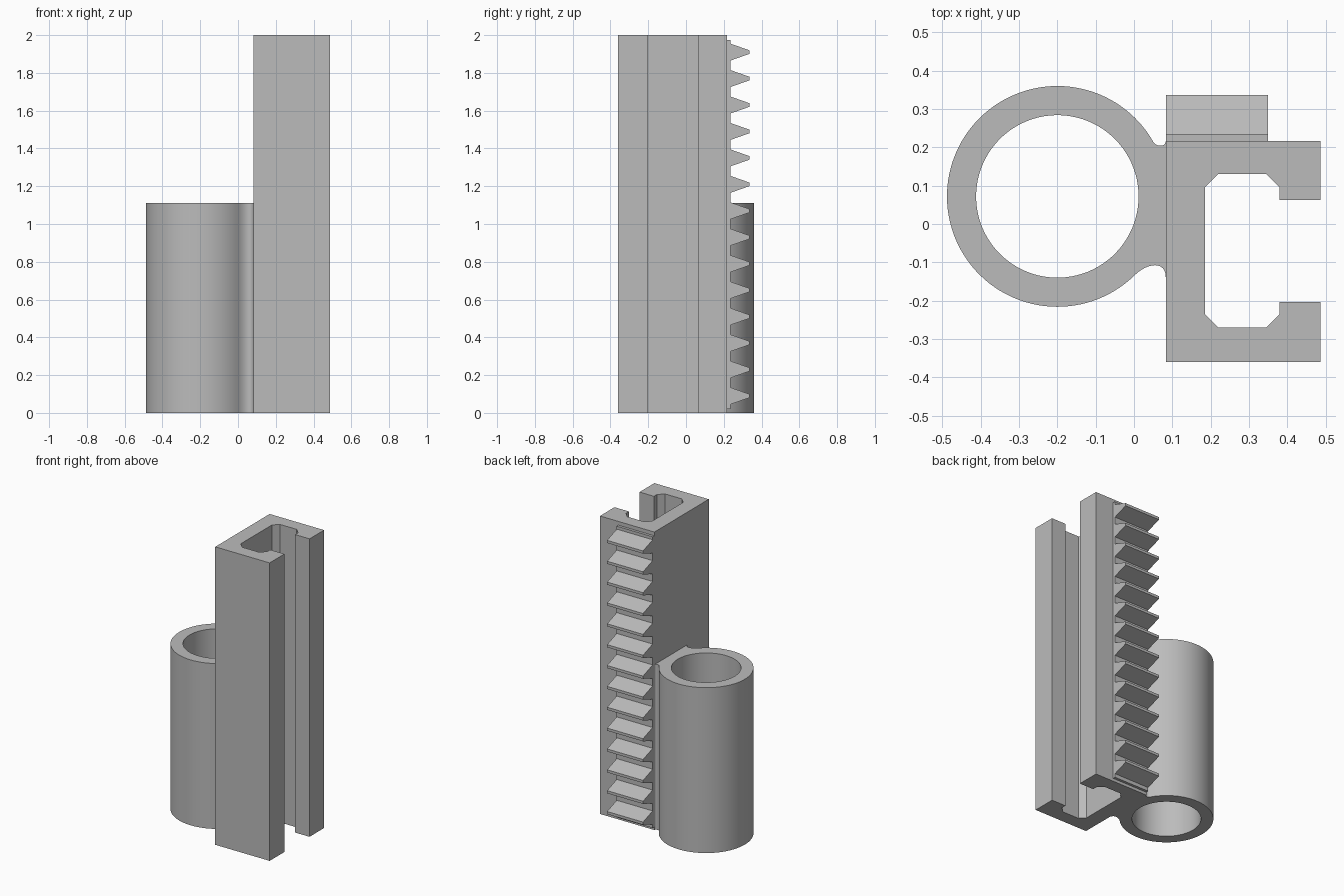
import bpy, bmesh
from math import cos, sin, radians
from mathutils import Vector
from mathutils.geometry import interpolate_bezier

if "Cube" in bpy.data.objects:
    bpy.data.objects.remove(bpy.data.objects["Cube"])

grey = bpy.data.materials.new("plain grey")
grey.use_nodes = True
grey.diffuse_color = (0.5, 0.5, 0.5, 1)
grey.node_tree.nodes["Principled BSDF"].inputs["Base Color"].default_value = (0.5, 0.5, 0.5, 1)


def finish(bm, name, smooth=False):
    bmesh.ops.recalc_face_normals(bm, faces=bm.faces)
    mesh = bpy.data.meshes.new(name)
    bm.to_mesh(mesh)
    bm.free()
    mesh.materials.append(grey)
    obj = bpy.data.objects.new(name, mesh)
    bpy.context.collection.objects.link(obj)
    if smooth:
        bpy.ops.object.select_all(action="DESELECT")
        bpy.context.view_layer.objects.active = obj
        obj.select_set(True)
        bpy.ops.object.shade_smooth_by_angle(angle=radians(30))
    return obj


def loop_edges(bm, verts):
    pairs = zip(verts, verts[1:] + verts[:1])
    return [bm.edges.get(p) or bm.edges.new(p) for p in pairs]


def extrude(bm, faces, offset):
    out = bmesh.ops.extrude_face_region(bm, geom=faces)["geom"]
    moved = [g for g in out if isinstance(g, bmesh.types.BMVert)]
    bmesh.ops.translate(bm, verts=moved, vec=offset)
    return [g for g in out if isinstance(g, bmesh.types.BMFace)]


def arc(radius, start, end, count):
    angles = [radians(start + (end - start) * i / count) for i in range(count + 1)]
    return [(-0.2 + radius * cos(a), 0.072 + radius * sin(a)) for a in angles]


def curve(a, b, c, d):
    points = interpolate_bezier(*(Vector(p + (0,)) for p in (a, b, c, d)), 13)
    return [tuple(p.xy) for p in points]


# Shared corners where the sleeve web meets the C-channel
back, low, wall = 0.217, -0.14, 0.083
sleeve_height, rail_height = 1.11, 2.0

# Sleeve outline with filleted web
outer = arc(0.288, 29.6, 314, 90)
lower_fillet = curve(outer[-1], (0.035, -0.10), (wall, -0.095), (wall, low))
upper_fillet = curve((wall, back), (wall, 0.2), (0.058, 0.201), outer[0])
sleeve = outer + lower_fillet[1:] + upper_fillet[:-1]

# C-channel outline: outside, then chamfered inside
channel = [(wall, -0.36), (0.487, -0.36), (0.487, -0.203), (0.38, -0.203),
           (0.38, -0.235), (0.345, -0.27), (0.22, -0.27), (0.185, -0.235),
           (0.185, 0.095), (0.22, 0.13), (0.345, 0.13), (0.38, 0.095),
           (0.38, 0.063), (0.487, 0.063), (0.487, back)]

bm = bmesh.new()
ring = [bm.verts.new((x, y, 0)) for x, y in sleeve]
web_low = ring[len(outer) + len(lower_fillet) - 2]
web_back = ring[len(outer) + len(lower_fillet) - 1]
bore = [bm.verts.new((x, y, 0)) for x, y in arc(0.212, 0, 360, 90)[:-1]]
edges = loop_edges(bm, ring) + loop_edges(bm, bore)
bmesh.ops.triangle_fill(bm, edges=edges, use_beauty=True, normal=(0, 0, 1))

profile = [bm.verts.new((x, y, 0)) for x, y in channel] + [web_back, web_low]
rail_face = bm.faces.new(profile)

# Raise both to the sleeve height, then the channel alone to full height
tops = extrude(bm, bm.faces[:], (0, 0, sleeve_height))
rail_top = [f for f in tops if len(f.verts) == len(profile)]
extrude(bm, rail_top, (0, 0, rail_height - sleeve_height))
finish(bm, "channel_with_sleeve", smooth=True)

# Toothed rack on the back of the channel
root, tip = 0.235, 0.337
rack = [(back, 0.02), (root, 0.02)]
for i in range(14):
    z = 0.09 + 0.14 * i
    rack += [(root, z - 0.045), (tip, z - 0.009), (tip, z + 0.009), (root, z + 0.045)]
rack += [(root, 1.975), (back, 1.975)]
bm = bmesh.new()
face = bm.faces.new([bm.verts.new((wall, y, z)) for y, z in rack])
extrude(bm, [face], (0.267, 0, 0))
finish(bm, "tooth_rack")
